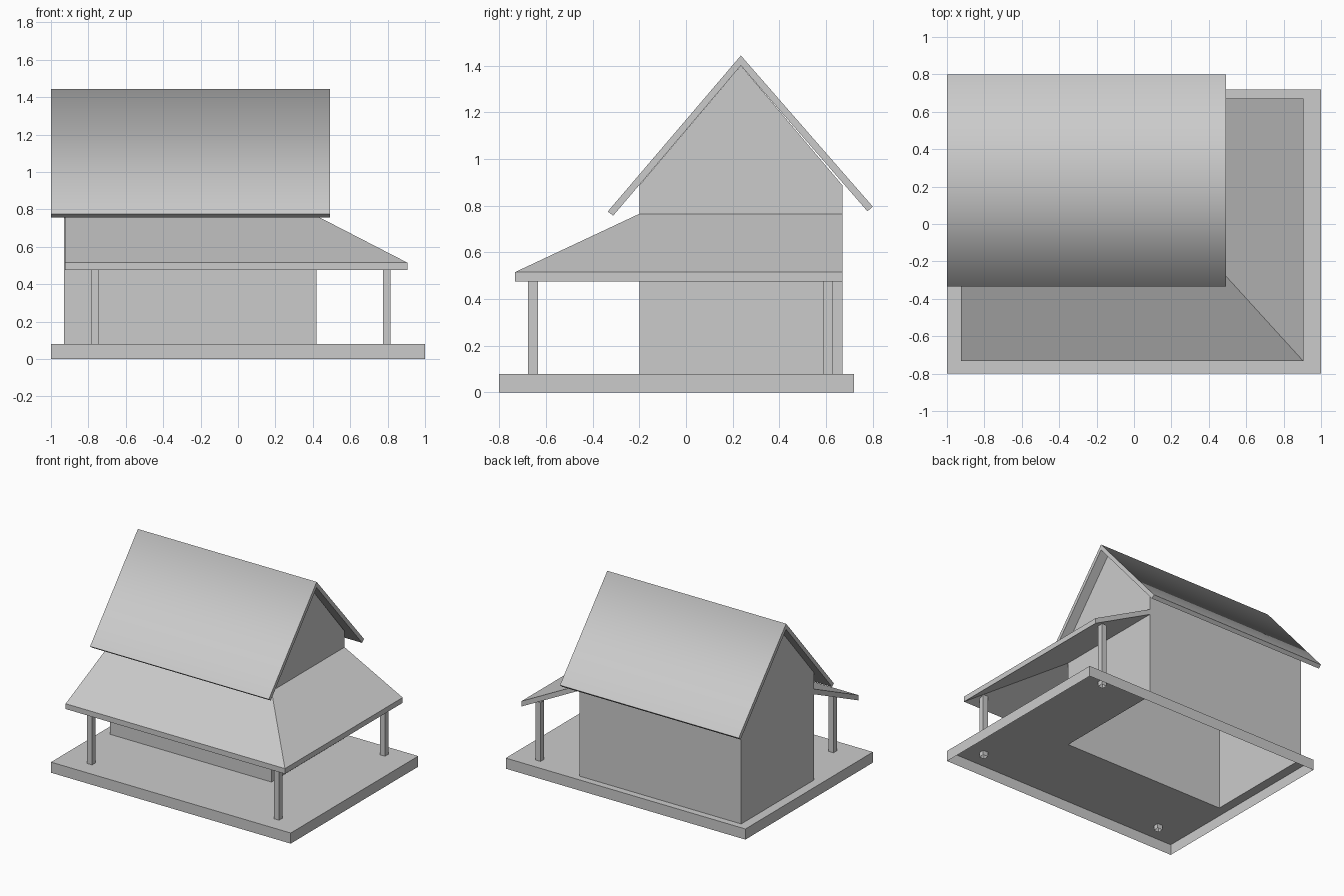
import bpy

if "Cube" in bpy.data.objects:
    bpy.data.objects.remove(bpy.data.objects["Cube"])


def mesh(name, verts, faces, smooth=()):
    """Make an object from points and faces; listed faces are shaded smooth."""
    me = bpy.data.meshes.new(name)
    me.from_pydata(verts, [], faces)
    for p in me.polygons:
        p.use_smooth = p.index in smooth
    me.update()
    ob = bpy.data.objects.new(name, me)
    bpy.context.collection.objects.link(ob)
    return ob


def rect(x0, x1, y0, y1, z):
    return [(x0, y0, z), (x1, y0, z), (x1, y1, z), (x0, y1, z)]


def ring(a, b):
    """Quads joining two four-point loops that start at a and b."""
    return [(a + i, a + (i + 1) % 4, b + (i + 1) % 4, b + i) for i in range(4)]


FLOOR = 0.08
X0, X1, Y0, Y1 = -0.93, 0.42, -0.2, 0.67   # house footprint
RIDGE = 0.235

# platform: open below, with an opening under the house
mesh("platform",
     rect(-1, 1, -0.8, 0.72, 0) + rect(-1, 1, -0.8, 0.72, FLOOR)
     + rect(X0, X1, Y0, Y1, FLOOR),
     ring(0, 4) + ring(4, 8))

# house walls with two gable ends
profile = [(Y0, FLOOR), (Y1, FLOOR), (Y1, 0.887), (RIDGE, 1.4), (Y0, 0.887)]
mesh("house_walls",
     [(x, y, z) for x in (X0, X1) for y, z in profile],
     [(4, 3, 2, 1, 0), (5, 6, 7, 8, 9), (1, 2, 7, 6), (4, 0, 5, 9)])

# main roof: bent slab, blended shading across the ridge on the outer side
profile = [(-0.335, 0.775), (-0.312, 0.757), (RIDGE, 1.4),
           (0.777, 0.776), (0.80, 0.796), (RIDGE, 1.443)]
n = len(profile)
mesh("main_roof",
     [(x, y, z) for x in (-1, 0.492) for y, z in profile],
     [(i, i + n, (i + 1) % n + n, (i + 1) % n) for i in range(n)]
     + [(0, 1, 2, 5), (2, 3, 4, 5), (11, 8, 7, 6), (11, 10, 9, 8)],
     smooth=(4, 5))

# porch roof: L-shaped sloping slab with a hip at the front right corner
eave = [(-0.925, -0.733), (0.905, -0.733), (0.905, Y1)]
wall = [(-0.925, Y0), (X1, Y0), (X1, Y1)]
pts = []
for drop in (0, 0.04):
    pts += [(x, y, 0.515 - drop) for x, y in eave]
    pts += [(x, y, 0.765 - drop) for x, y in wall]
mesh("porch_roof", pts,
     [(0, 1, 4, 3), (1, 2, 5, 4),          # top
      (6, 9, 10, 7), (7, 10, 11, 8),       # underside
      (0, 6, 7, 1), (1, 7, 8, 2),          # eave edges
      (0, 3, 9, 6), (2, 8, 11, 5)])        # open ends

# porch posts, running a little below the floor
R = 0.021
for name, x, y in (("front_left_post", -0.765, -0.655),
                   ("front_right_post", 0.795, -0.655),
                   ("back_right_post", 0.795, 0.608)):
    mesh(name,
         rect(x - R, x + R, y - R, y + R, 0.045)
         + rect(x - R, x + R, y - R, y + R, 0.525),
         ring(0, 4))
